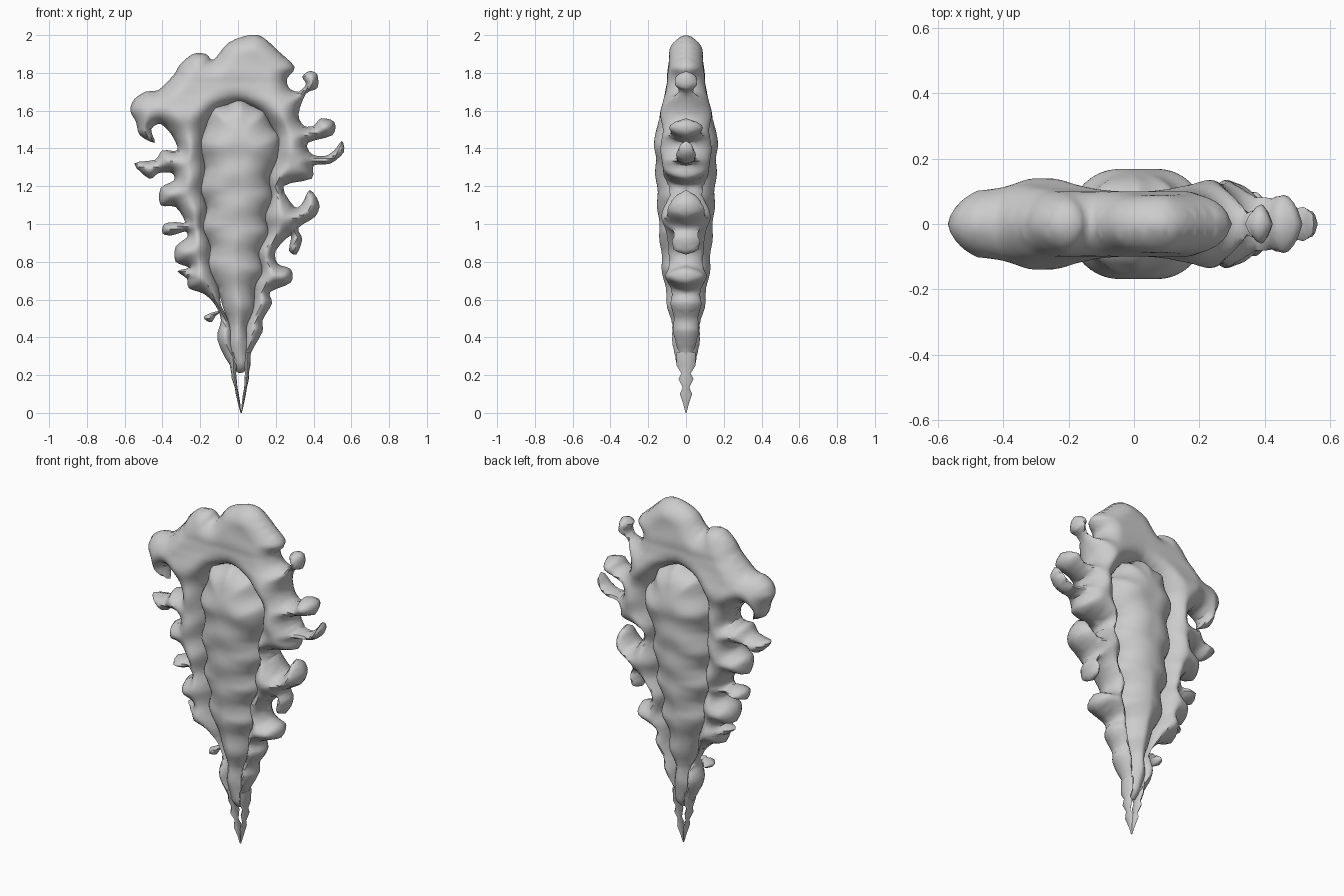
import bpy, bmesh, math
from mathutils import Vector
from mathutils.geometry import delaunay_2d_cdt

if "Cube" in bpy.data.objects:
    bpy.data.objects.remove(bpy.data.objects["Cube"])

# Flame silhouette control points (hundredths of a unit, x z), bottom to top
RIGHT = [(3, 24), (6, 25), (7, 32), (13, 43), (13, 49), (18, 58), (17, 64),
         (28, 69), (28, 76), (21, 79), (20, 86), (28, 94), (27, 86), (31, 84), (34, 92),
         (32, 98), (41, 104), (43, 111), (38, 118), (34, 111), (30, 109), (24, 120), (39, 124),
         (40, 131), (49, 132), (56, 138), (55, 144), (51, 139), (46, 136), (39, 137), (37, 143),
         (50, 147), (51, 154), (44, 156), (40, 152), (35, 152), (32, 158), (36, 169), (42, 172),
         (42, 179), (38, 181), (34, 178), (36, 174), (32, 170), (27, 172), (26, 177), (30, 183),
         (22, 191), (13, 199), (6, 200)]
LEFT = [(-5, 196), (-13, 187), (-17, 190), (-24, 190), (-31, 184), (-34, 179), (-42, 171),
        (-49, 170), (-55, 166), (-57, 160), (-54, 154), (-52, 147), (-44, 143), (-46, 150),
        (-41, 153), (-35, 147), (-32, 139), (-40, 139), (-44, 134), (-55, 132), (-47, 124),
        (-42, 127), (-35, 127), (-34, 123), (-41, 119), (-41, 110), (-33, 109), (-28, 101),
        (-33, 101), (-39, 100), (-40, 95), (-35, 94), (-28, 96), (-27, 93), (-33, 88), (-33, 80),
        (-26, 77), (-32, 75), (-27, 71), (-26, 66), (-18, 63), (-12, 57), (-9, 49), (-11, 39),
        (-4, 25)]
HOLE = [(1, 30), (3, 35), (4, 45), (8, 57), (9, 68), (12, 75), (10, 85), (15, 95), (14, 104),
        (17, 114), (16, 124), (19, 134), (20, 146), (15, 155), (10, 160), (0, 164), (-11, 160),
        (-17, 151), (-18, 140), (-17, 128), (-18, 118), (-16, 108), (-17, 98), (-14, 88),
        (-14, 78), (-10, 66), (-9, 57), (-3, 45), (-2, 35)]
CORE = [(1, 21), (6, 25), (6, 38), (5, 46), (9, 55), (9, 66), (14, 75), (12, 85), (17, 95),
        (15, 104), (19, 114), (17, 124), (22, 134), (23, 146), (18, 152), (15, 160), (8, 163),
        (1, 167), (-5, 164), (-14, 162), (-17, 152), (-21, 142), (-18, 130), (-21, 118),
        (-17, 108), (-20, 98), (-15, 88), (-17, 78), (-11, 66), (-8, 56), (-5, 46), (-6, 36),
        (-3, 25)]
SPARK = [(-18, 51), (-17, 49), (-14, 48), (-12, 51), (-9, 54), (-14, 53)]


def spline(points, steps=3):
    """Closed smooth loop through the control points."""
    p = [Vector(q) / 100 for q in points]
    n, out = len(p), []
    for i in range(n):
        a, b, c, d = p[i - 1], p[i], p[(i + 1) % n], p[(i + 2) % n]
        for k in range(steps):
            t = k / steps
            v = b + 0.45 * (c - a) * t + (3 * (c - b) - 0.9 * (c - a) - 0.45 * (d - b)) * t * t
            v += (2 * (b - c) + 0.45 * (c - a) + 0.45 * (d - b)) * t ** 3
            v.y = min(max(v.y, 0), 2)
            out.append(v)
    return out


def lerp_table(table, z):
    for (z0, t0), (z1, t1) in zip(table, table[1:]):
        if z <= z1:
            return t0 + (t1 - t0) * max(0, z - z0) / (z1 - z0)
    return table[-1][1]


def finish(name, mesh):
    ob = bpy.data.objects.new(name, mesh)
    bpy.context.collection.objects.link(ob)
    bpy.ops.object.select_all(action='DESELECT')
    ob.select_set(True)
    bpy.context.view_layer.objects.active = ob
    bpy.ops.object.shade_smooth_by_angle(angle=math.radians(50))


def inflate(name, outlines, depth, width, ripple, power=0.55, step=0.015):
    """Pillow a flat silhouette symmetrically to front and back."""
    pts, edges, segs = [], [], []
    for pl in outlines:
        loop = spline(pl)
        base, n = len(pts), len(loop)
        pts += loop
        for i in range(n):
            edges.append((base + i, base + (i + 1) % n))
            a, b = loop[i], loop[(i + 1) % n]
            dx, dy = b.x - a.x, b.y - a.y
            segs.append((a.x, a.y, dx, dy, max(dx * dx + dy * dy, 1e-12)))

    def inside(x, y):
        hit = False
        for ax, ay, dx, dy, _ in segs:
            if (ay > y) != (ay + dy > y) and x < ax + dx * (y - ay) / dy:
                hit = not hit
        return hit

    def distance(x, y):
        best = 9
        for ax, ay, dx, dy, l2 in segs:
            t = min(1, max(0, ((x - ax) * dx + (y - ay) * dy) / l2))
            ex, ey = ax + dx * t - x, ay + dy * t - y
            best = min(best, ex * ex + ey * ey)
        return math.sqrt(best)

    x0, x1 = min(p.x for p in pts), max(p.x for p in pts)
    z0, z1 = min(p.y for p in pts), max(p.y for p in pts)
    for j in range(int((z1 - z0) / step) + 1):
        for i in range(int((x1 - x0) / step) + 2):
            x, z = x0 + (i + 0.5 * (j % 2)) * step, z0 + j * step
            if inside(x, z) and distance(x, z) > 0.005:
                pts.append(Vector((x, z)))
    flat, _, tris, *_ = delaunay_2d_cdt(pts, edges, [], 0, 1e-5)

    verts, front, back = [], [], []
    for p in flat:
        d = distance(p.x, p.y)
        f = min(d / width, 1)
        y = lerp_table(depth, p.y) * (f * (2 - f)) ** power
        y *= 1 + ripple * math.sin(p.y * 36 + 5 * abs(p.x))
        y *= 1 - 1.3 * max(0, abs(p.x) - 0.33)      # thinner towards the sides
        front.append(len(verts))
        verts.append((p.x, -y if d > 1e-4 else 0, p.y))
        if d > 1e-4:
            back.append(len(verts))
            verts.append((p.x, y, p.y))
        else:
            back.append(front[-1])
    faces = []
    for t in tris:
        c = sum((flat[i] for i in t), Vector((0, 0))) / 3
        if inside(c.x, c.y):
            faces += [[front[i] for i in t], [back[i] for i in reversed(t)]]
    mesh = bpy.data.meshes.new(name)
    mesh.from_pydata(verts, [], faces)
    mesh.validate()
    bm = bmesh.new()
    bm.from_mesh(mesh)
    soft = [v for v in bm.verts if abs(v.co.y) > 1e-6]
    bmesh.ops.smooth_vert(bm, verts=soft, factor=0.35, use_axis_y=True)
    bmesh.ops.delete(bm, geom=[v for v in bm.verts if not v.link_faces], context='VERTS')
    bmesh.ops.recalc_face_normals(bm, faces=bm.faces)
    bm.to_mesh(mesh)
    bm.free()
    finish(name, mesh)


def strand(name, stations, sides=8):
    """Beaded thread: stations are (x, z, half width, half depth) in hundredths."""
    bm, rings = bmesh.new(), []
    for x, z, w, d in stations:
        rings.append([bm.verts.new(((x + w * math.cos(a)) / 100, d * math.sin(a) / 100, z / 100))
                      for a in (2 * math.pi * k / sides for k in range(sides))])
    for a, b in zip(rings, rings[1:]):
        for k in range(sides):
            bm.faces.new((a[k], a[(k + 1) % sides], b[(k + 1) % sides], b[k]))
    bm.faces.new(rings[0][::-1])
    bm.faces.new(rings[-1])
    mesh = bpy.data.meshes.new(name)
    bm.to_mesh(mesh)
    bm.free()
    finish(name, mesh)


# Outer flame band with curling tongues, open in the middle
inflate("outer_flame", [RIGHT + LEFT, HOLE],
        [(0.2, 0.06), (0.35, 0.085), (0.7, 0.115), (1.0, 0.128), (1.55, 0.135),
         (1.66, 0.125), (1.75, 0.095), (1.86, 0.095), (2, 0.08)], 0.10, 0.05, 0.6)

# Thicker inner flame bulging out at front and back
inflate("inner_flame", [CORE],
        [(0.2, 0.07), (0.45, 0.11), (0.7, 0.125), (1.1, 0.15), (1.4, 0.166), (1.67, 0.15)],
        0.16, 0.03)

# Small loose tongue on the lower left
inflate("small_tongue", [SPARK], [(0.4, 0.07), (0.6, 0.07)], 0.05, 0, step=0.01)

# Two beaded threads meeting in the bottom point
strand("right_thread", [(1.8, 0, .2, .3), (2.6, 5, .6, 1.5), (3.4, 10, .8, 3.3), (4, 13.5, .7, 1.7),
                        (4.6, 18, 1.2, 4), (4.7, 21, 1, 2.5), (4.8, 25, 1.7, 5), (4.8, 32, 2, 5)])
strand("left_thread", [(1.5, 0, .2, .3), (.6, 5, .6, 1.5), (-.4, 10, .8, 3.3), (-1, 13.5, .7, 1.7),
                       (-2, 18, 1.3, 4), (-2.3, 21, 1.3, 2.5), (-2.3, 25, 2, 5), (-3, 32, 2.5, 5)])
